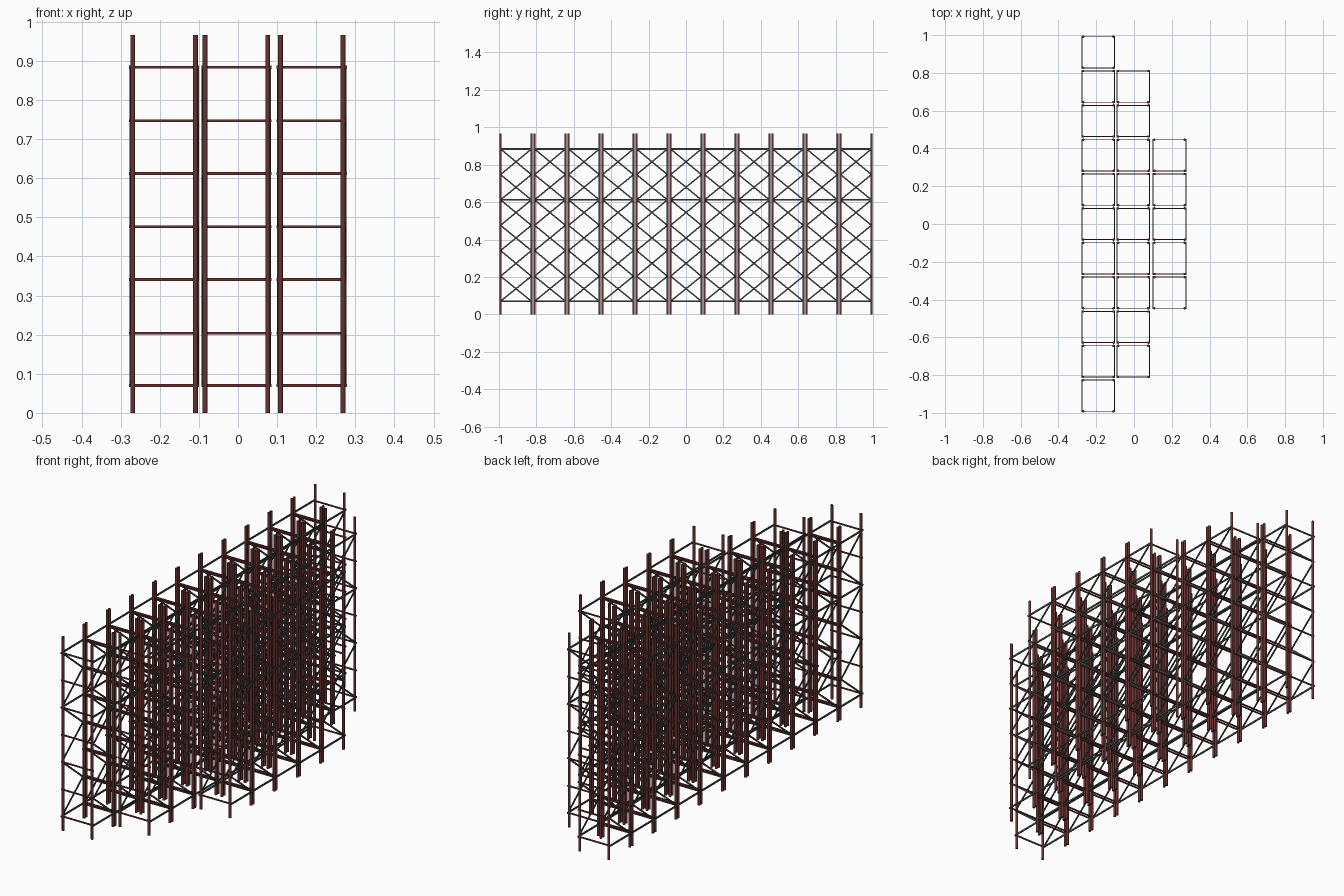
import bpy, bmesh, math
from mathutils import Vector

if "Cube" in bpy.data.objects:
    bpy.data.objects.remove(bpy.data.objects["Cube"])

def material(name, rgb):
    m = bpy.data.materials.new(name)
    m.diffuse_color = (*rgb, 1)
    m.use_nodes = True
    m.node_tree.nodes["Principled BSDF"].inputs["Base Color"].default_value = m.diffuse_color
    return m

maroon = material("maroon steel", (0.14, 0.032, 0.032))
grey = material("dark grey steel", (0.06, 0.075, 0.07))

LEVELS = [0.07, 0.204, 0.341, 0.476, 0.612, 0.747, 0.884]
HX, HY = 0.08, 0.0825      # half spacing of the legs
RX = 0.0875                # side rails sit just outside the legs
PITCH = 0.1818
X, Y = Vector((1, 0, 0)), Vector((0, 1, 0))

def bar(bm, a, b, thin, rt, rw, n):
    """Capped straight bar from a to b: half size rt along 'thin', rw across it."""
    a, b = Vector(a), Vector(b)
    d = (b - a).normalized()
    v = d.cross(thin)
    k = 1 / math.cos(math.pi / n) if n == 4 else 1
    rings = []
    for p in (a, b):
        rings.append([bm.verts.new(p + k * (rt * math.cos(t) * thin + rw * math.sin(t) * v))
                      for t in [2 * math.pi * (i + 0.5) / n for i in range(n)]])
    for i in range(n):
        j = (i + 1) % n
        f = bm.faces.new((rings[0][i], rings[0][j], rings[1][j], rings[1][i]))
        f.smooth = n > 4
    bm.faces.new(rings[0][::-1])
    bm.faces.new(rings[1])

def make_mesh(name, mat, bars):
    bm = bmesh.new()
    for args in bars:
        bar(bm, *args)
    for e in bm.edges:
        if len(e.link_faces) == 2 and e.calc_face_angle() > 1.0:
            e.smooth = False
    me = bpy.data.meshes.new(name)
    bm.to_mesh(me)
    bm.free()
    me.materials.append(mat)
    return me

# Four legs of a tower
legs = [((x, y, 0), (x, y, 0.966), X, 0.0067, 0.0067, 8)
        for x in (-HX, HX) for y in (-HY, HY)]

# Cross rails on the two end faces, at every level
cross = [((-RX - 0.002, y, z), (RX + 0.002, y, z), Y, 0.0024, 0.0034, 4)
         for y in (-HY, HY) for z in LEVELS]

# Lengthwise rails at the bottom, middle and top of both sides
side = [((x, -HY - 0.005, LEVELS[k]), (x, HY + 0.005, LEVELS[k]), X, 0.0022, 0.0042, 4)
        for x in (-RX, RX) for k in (0, 4, 6)]

# Zigzag braces, opposite on the two sides
braces = []
for s in (-1, 1):
    for k in range(6):
        y = s * HY * (1 if k % 2 == 0 else -1)
        x = s * (RX - 0.001)
        braces.append(((x, y, LEVELS[k]), (x, -y, LEVELS[k + 1]), X, 0.0022, 0.0038, 4))

parts = [make_mesh("tower_legs", maroon, legs),
         make_mesh("cross_rails", maroon, cross),
         make_mesh("side_rails", grey, side),
         make_mesh("zigzag_braces", grey, braces)]

# Three rows of 11, 9 and 5 towers
for x, count in ((-0.189, 11), (-0.004, 9), (0.1885, 5)):
    for i in range(count):
        y = (i - (count - 1) / 2) * PITCH
        for me in parts:
            ob = bpy.data.objects.new(me.name, me)
            ob.location = (x, y, 0)
            bpy.context.collection.objects.link(ob)
